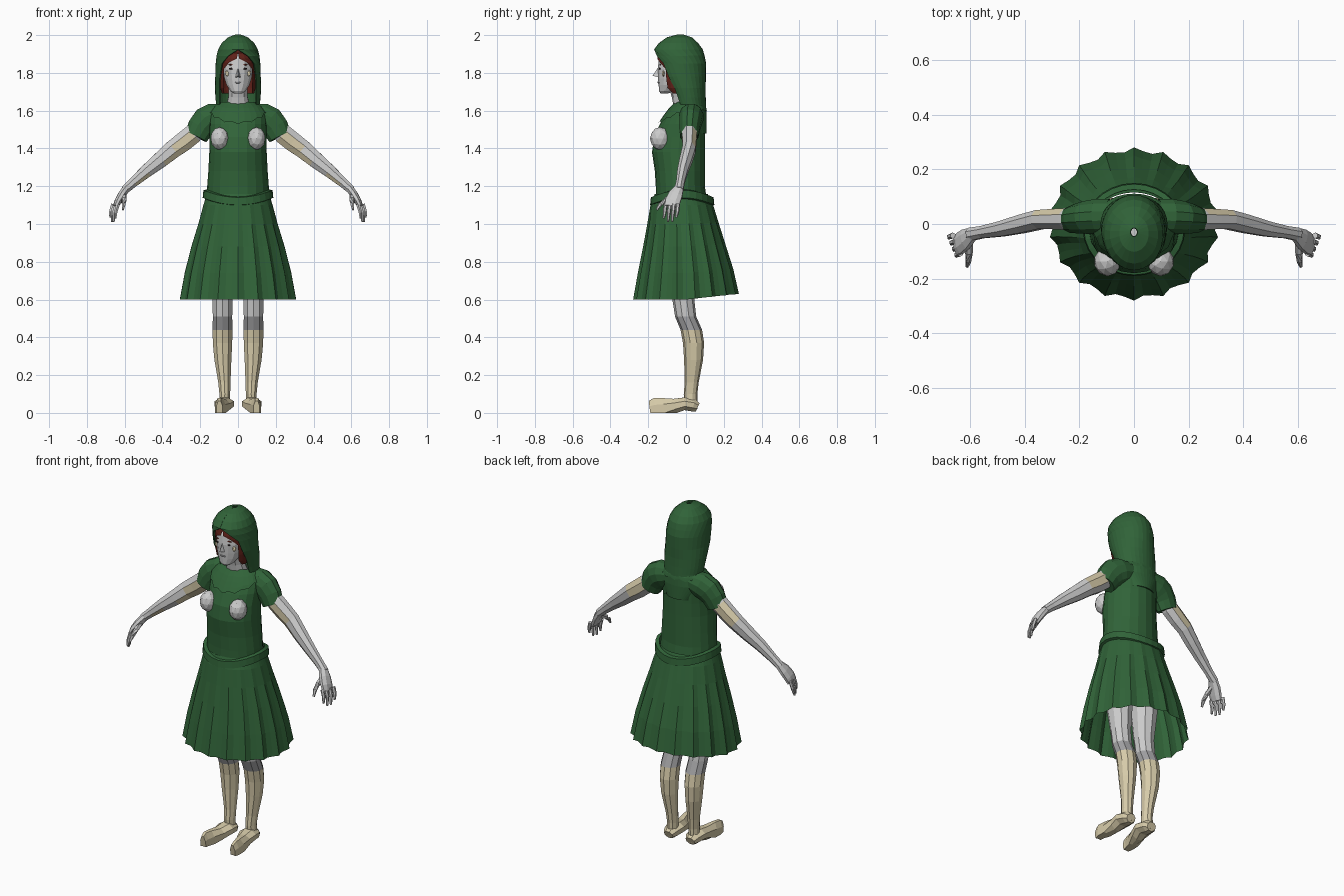
import bpy, bmesh
from math import sin, cos, pi, radians
from mathutils import Vector, Matrix


def mat(name, rgb):
    m = bpy.data.materials.new(name)
    m.diffuse_color = (*rgb, 1)
    return m


GREEN = mat("green_cloth", (0.03, 0.125, 0.04))
TAN = mat("tan", (0.68, 0.6, 0.4))
RED = mat("red_hair", (0.12, 0.016, 0.01))
DARK = mat("dark", (0.03, 0.02, 0.02))
GREY = mat("grey", (0.6, 0.6, 0.61))
BAND = mat("band_grey", (0.36, 0.36, 0.37))


def finish(name, bm, mats, mirror):
    bmesh.ops.recalc_face_normals(bm, faces=bm.faces[:])
    me = bpy.data.meshes.new(name)
    bm.to_mesh(me)
    bm.free()
    for m in mats:
        me.materials.append(m)
    ob = bpy.data.objects.new(name, me)
    bpy.context.collection.objects.link(ob)
    if mirror:
        ob.modifiers.new("mirror", 'MIRROR').use_mirror_merge = False
    return ob


def skin(name, rows, mats=(), cyclic=True, cap=False, wrap=False, mirror=False, tint=None):
    """Quads between successive rows of points; tint(row, column) picks a material slot."""
    bm = bmesh.new()
    vs = [[bm.verts.new(p) for p in r] for r in rows]
    n = len(rows[0])
    for i in range(len(rows) - (0 if wrap else 1)):
        a, b = vs[i], vs[(i + 1) % len(rows)]
        for j in range(n if cyclic else n - 1):
            k = (j + 1) % n
            f = bm.faces.new((a[j], a[k], b[k], b[j]))
            if tint:
                f.material_index = tint(i, j)
    if cap:
        bm.faces.new(vs[0])
        bm.faces.new(vs[-1])
    return finish(name, bm, mats, mirror)


def ring(cx, cy, z, rx, ry, n):
    return [(cx + rx * sin(2 * pi * j / n), cy - ry * cos(2 * pi * j / n), z) for j in range(n)]


def tube(name, path, n=8, floor=None, **kw):
    """Path points are (x, y, z, radius in the upright plane, radius sideways)."""
    pts = [Vector(p[:3]) for p in path]
    rows = []
    for i, p in enumerate(path):
        t = (pts[min(i + 1, len(pts) - 1)] - pts[max(i - 1, 0)]).normalized()
        ref = Vector((1, 0, 0)) if abs(t.y) > 0.7 else Vector((0, 1, 0))
        s = (ref - t * ref.dot(t)).normalized()
        u = t.cross(s)
        row = [pts[i] + u * p[3] * cos(2 * pi * (j + .5) / n) + s * p[4] * sin(2 * pi * (j + .5) / n)
               for j in range(n)]
        if floor is not None:
            row = [(q.x, q.y, max(q.z, floor)) for q in row]
        rows.append(row)
    return skin(name, rows, cap=True, **kw)


def shell(name, spec, color, n=18):
    """Open-fronted wrap: rows of (z, cy, rx, ry, half opening in degrees)."""
    rows = []
    for z, cy, rx, ry, a in spec:
        a = radians(a)
        ang = [a + (2 * pi - 2 * a) * j / n for j in range(n + 1)]
        rows.append([(rx * sin(t), cy - ry * cos(t), z) for t in ang])
    return skin(name, rows, [color], cyclic=False)


def blob(name, loc, size, color=None, sub=1, mirror=True):
    bm = bmesh.new()
    bmesh.ops.create_icosphere(bm, subdivisions=sub, radius=1,
                               matrix=Matrix.Translation(loc) @ Matrix.Diagonal((*size, 1)))
    return finish(name, bm, [color] if color else [], mirror)


# Dress bodice: rows of (z, half width, front y, back y)
BODICE = [(1.13, .165, -.16, .11), (1.20, .163, -.16, .10), (1.28, .157, -.165, .10),
          (1.38, .152, -.18, .10), (1.46, .15, -.168, .10), (1.53, .152, -.138, .10),
          (1.58, .148, -.108, .10), (1.62, .125, -.08, .10), (1.645, .095, -.055, .09)]
skin("bodice", [ring(0, (f + b) / 2, z, rx, (b - f) / 2, 20) for z, rx, f, b in BODICE], [GREEN])


def bodice_at(z, t, off):
    for p, q in zip(BODICE, BODICE[1:]):
        if z <= q[0]:
            break
    k = min(1, (z - p[0]) / (q[0] - p[0]))
    rx, f, b = (p[i] + (q[i] - p[i]) * k for i in (1, 2, 3))
    return ((rx + off) * sin(t), (f + b) / 2 - ((b - f) / 2 + off) * cos(t), z)


# Ragged collar lying on the chest
rows = []
for r in range(5):
    row = []
    for j in range(28):
        t = 2 * pi * j / 28
        low = 1.60 - .065 * max(0, cos(t)) ** 1.5 + (.006 if j % 2 else -.006)
        row.append(bodice_at(1.638 + (low - 1.638) * r / 4, t, .003 + .002 * r))
    rows.append(row)
skin("collar", rows, [GREEN])

# Bust
blob("bust", (.097, -.137, 1.452), (.049, .054, .061), sub=2)

# Pleated skirt, open underneath
PLEATS = 18
rows = []
for z, rx, f, b, amp in [(1.16, .165, -.165, .115, 0), (1.10, .185, -.188, .143, .01), (1.0, .213, -.205, .172, .03),
                         (.88, .25, -.227, .208, .045), (.74, .286, -.255, .25, .055), (.60, .312, -.28, .28, .06)]:
    row = []
    for j in range(PLEATS * 3):
        t = 2 * pi * j / (PLEATS * 3)
        s = 1 - amp * (0, 1, .75)[j % 3]
        lift = .03 * max(0, -cos(t)) * (1.16 - z) / .56
        row.append((rx * s * sin(t), (f + b) / 2 - (b - f) / 2 * s * cos(t), z + lift))
    rows.append(row)
skin("skirt", rows, [GREEN])

# Belt dipping at front and back
rows = []
for j in range(28):
    t = 2 * pi * j / 28
    zc = 1.157 - .038 * cos(t) ** 2
    rows.append([((.175 + d) * sin(t), -.02 - (.158 + d) * cos(t), zc + h)
                 for d, h in ((-.012, .026), (.008, .022), (.012, -.018), (-.006, -.026))])
skin("belt", rows, [GREEN], wrap=True)

# Short sleeves
tube("sleeve", [(.07, .03, 1.58, .06, .062), (.13, .028, 1.565, .078, .066), (.168, .024, 1.545, .08, .062),
                (.198, .02, 1.51, .073, .056), (.222, .016, 1.462, .064, .05)], n=12, mats=[GREEN], mirror=True)

# Bare arms with tan patches near the elbow
tube("arm", [(.20, .02, 1.52, .045, .04), (.24, .018, 1.475, .056, .043), (.29, .018, 1.435, .056, .04),
             (.345, .016, 1.395, .052, .038), (.41, .0, 1.34, .046, .036), (.485, -.018, 1.28, .037, .03),
             (.555, -.03, 1.22, .028, .024), (.60, -.038, 1.18, .024, .026)],
     mats=[GREY, TAN], mirror=True,
     tint=lambda i, j: int((i in (1, 2) and j in (0, 1, 4, 5)) or (i in (3, 5) and j in (4,))))

# Hands
tube("palm", [(.59, -.036, 1.19, .022, .026), (.615, -.055, 1.155, .022, .04),
              (.635, -.07, 1.12, .02, .043), (.648, -.076, 1.092, .014, .04)], mirror=True)
for k in range(4):
    x, y = .635 + .009 * k, -.108 + .022 * k
    tip = (1.03, 1.012, 1.012, 1.035)[k]
    tube("finger", [(x, y, 1.105, .011, .011), (x + .012, y - .004, 1.065, .010, .010),
                    (x + .014, y - .01, tip, .006, .006)], n=6, mirror=True)
tube("thumb", [(.605, -.06, 1.155, .016, .016), (.603, -.105, 1.13, .014, .014),
               (.605, -.135, 1.105, .011, .011), (.61, -.155, 1.075, .006, .006)], n=6, mirror=True)

# Legs: tan boots, a darker band at the knee, grey thighs
LEG = [(.072, .026, .02, .031, .034), (.070, .024, .10, .030, .036), (.072, .03, .16, .034, .037),
       (.080, .04, .28, .047, .05), (.082, .04, .37, .054, .056), (.082, .028, .44, .055, .057),
       (.082, -.002, .51, .054, .056), (.082, -.014, .60, .056, .058), (.088, -.02, .80, .075, .08),
       (.085, -.02, 1.02, .08, .10)]
skin("leg", [ring(*r, 10) for r in LEG], [TAN, BAND, GREY], cap=True, mirror=True,
     tint=lambda i, j: 0 if i < 5 else 1 if i == 5 else 2)

# Feet
tube("foot", [(.072, .062, .03, .026, .03), (.072, .04, .04, .036, .044), (.073, -.01, .048, .036, .055),
              (.08, -.06, .036, .042, .042), (.093, -.12, .022, .062, .03), (.10, -.165, .017, .066, .023),
              (.098, -.19, .014, .054, .018)], n=8, floor=0, mats=[TAN], mirror=True)

# Neck and head
tube("neck", [(0, .0, 1.58, .07, .06), (0, -.015, 1.635, .062, .052), (0, -.03, 1.68, .052, .046),
              (0, -.045, 1.75, .052, .05)], n=10)
HEAD = [(1.69, -.115, .02, .018), (1.703, -.104, .04, .038), (1.735, -.08, .062, .065), (1.77, -.064, .074, .084),
        (1.82, -.058, .08, .092), (1.87, -.052, .078, .092), (1.91, -.045, .062, .075), (1.93, -.04, .03, .04)]
skin("head", [ring(0, cy, z, rx, ry, 14) for z, cy, rx, ry in HEAD], cap=True)

# Nose
bm = bmesh.new()
a, b, c, d = [bm.verts.new(p) for p in ((0, -.146, 1.832), (0, -.177, 1.785), (-.016, -.14, 1.775), (.016, -.14, 1.775))]
for f in ((a, b, c), (a, b, d), (b, c, d), (a, c, d)):
    bm.faces.new(f)
finish("nose", bm, [], False)

# Face details
blob("eye", (.035, -.138, 1.822), (.015, .006, .006), DARK)
blob("eyebrow", (.037, -.136, 1.843), (.021, .006, .0035), RED)
blob("cheek", (.056, -.119, 1.797), (.014, .008, .017), TAN)
blob("lips", (0, -.143, 1.75), (.021, .009, .007), BAND, mirror=False)

# Hair under the hood
shell("hair", [(1.93, -.045, .04, .06, 0), (1.905, -.047, .08, .098, 0), (1.875, -.047, .092, .105, 4),
               (1.855, -.047, .095, .105, 30), (1.82, -.046, .095, .10, 52), (1.76, -.045, .097, .095, 52),
               (1.72, -.042, .095, .085, 50), (1.69, -.035, .085, .07, 62)], RED)

# Hood with an arched opening, draping onto the back
hood = shell("hood", [(2.0, -.03, .012, .015, 0), (1.985, -.035, .052, .065, 0), (1.955, -.04, .085, .102, 0),
                      (1.922, -.04, .103, .126, 0), (1.89, -.035, .111, .13, 27), (1.85, -.027, .115, .13, 46),
                      (1.78, -.018, .117, .12, 53), (1.72, .0, .119, .10, 54), (1.67, .012, .116, .089, 54),
                      (1.63, .018, .112, .085, 58), (1.56, .02, .125, .086, 75), (1.48, .02, .10, .085, 120)],
             GREEN, n=22)
sol = hood.modifiers.new("rim", 'SOLIDIFY')
sol.thickness = .007
sol.offset = 0
